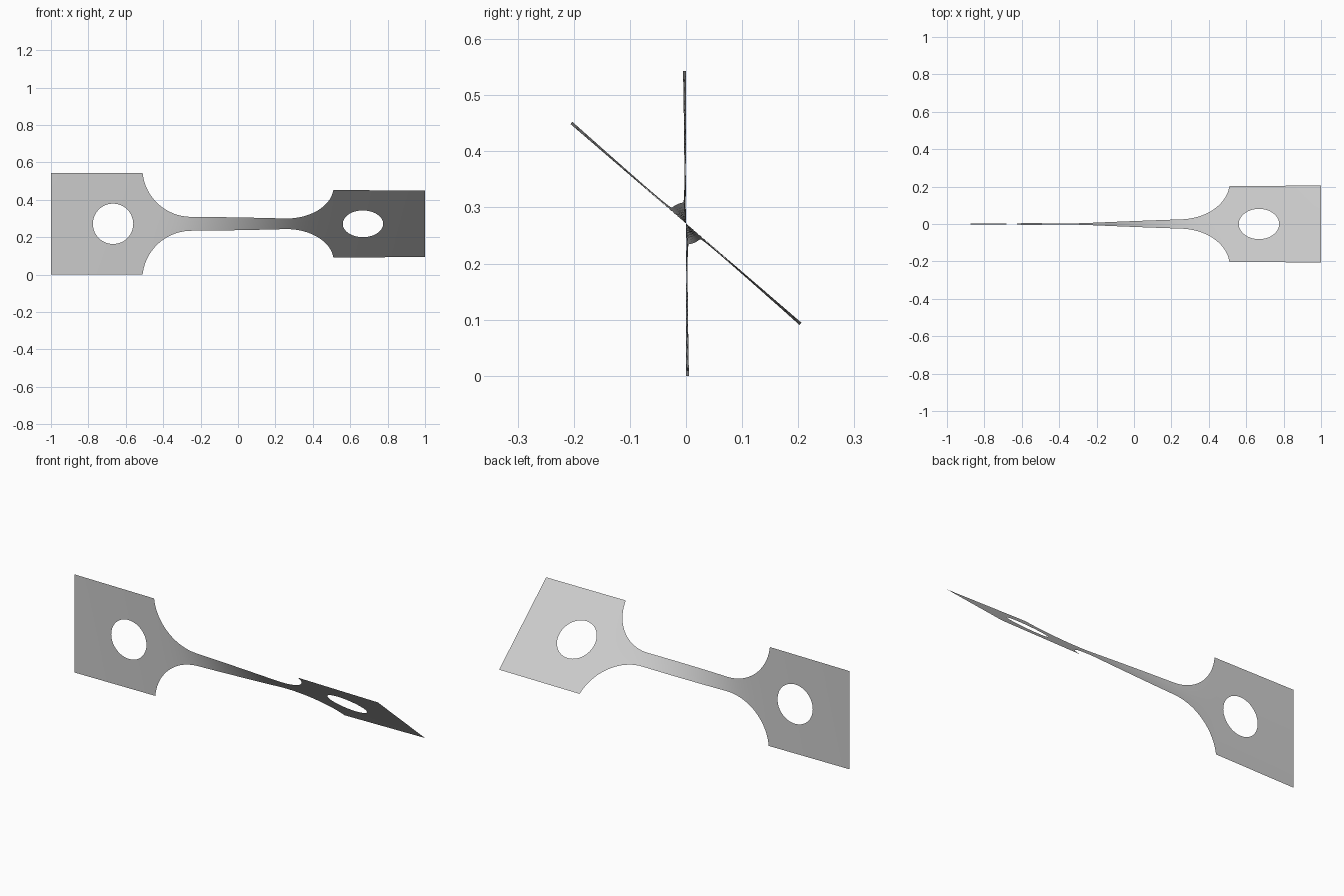
import bpy
import bmesh
import math

cube = bpy.data.objects.get("Cube")
if cube:
    bpy.data.objects.remove(cube, do_unlink=True)

HALF = 0.2715         # half width of the tabs
NECK = 0.0375         # half width of the neck
NECK_END = 0.25       # where the fillet begins
TAB_START = 0.51      # where the fillet meets the tab
HOLE_X, HOLE_R = 0.668, 0.108
TWIST = math.radians(49.3)
ROWS = 16

# Fillet arc, tangent to the neck and ending at the tab corner
run, rise = TAB_START - NECK_END, HALF - NECK
SWEEP = 2 * math.atan2(rise, run)
RADIUS = run / math.sin(SWEEP)


def half_width(x):
    x = abs(x)
    if x >= TAB_START:
        return HALF
    if x <= NECK_END:
        return NECK
    return NECK + RADIUS - math.sqrt(RADIUS ** 2 - (x - NECK_END) ** 2)


# Twist accumulates fastest where the strip is narrow
STEPS = 2000
angles = [0.0]
for i in range(STEPS):
    angles.append(angles[-1] + half_width(-1 + 2 * (i + 0.5) / STEPS) ** -1.7)


def twist_at(x):
    t = min(max((x + 1) / 2, 0), 1) * STEPS
    i = min(int(t), STEPS - 1)
    value = angles[i] + (angles[i + 1] - angles[i]) * (t - i)
    return TWIST * value / angles[-1]


bm = bmesh.new()


def add_grid(lines, closed=False):
    """Join successive lines of (x, v) points with quads."""
    rows = [[bm.verts.new((x, 0, v)) for x, v in line] for line in lines]
    for a, b in zip(rows, rows[1:]):
        count = len(a)
        for i in range(count if closed else count - 1):
            j = (i + 1) % count
            bm.faces.new((a[i], a[j], b[j], b[i]))


# Neck with its two fillets
arc = [NECK_END + RADIUS * math.sin(SWEEP * i / 20) for i in range(21)]
arc[-1] = TAB_START
middle = [NECK_END * (i / 12 - 1) for i in range(1, 24)]
columns = [-x for x in reversed(arc)] + middle + arc
fractions = [2 * i / ROWS - 1 for i in range(ROWS + 1)]
add_grid([[(x, half_width(x) * f) for f in fractions] for x in columns])

# Tabs: rings from the round hole out to the rectangular rim
for side in (-1, 1):
    rim = []
    for i in range(ROWS):
        f = 2 * i / ROWS - 1
        low = TAB_START + (1 - TAB_START) * i / ROWS
        high = TAB_START + 1 - low
        rim += [(low, -HALF), (1, HALF * f), (high, HALF), (TAB_START, -HALF * f)]
    rim = [p for k in range(4) for p in rim[k::4]]
    rings = []
    for r in range(9):
        t = r / 8
        ring = []
        for x, v in rim:
            a = math.atan2(v, x - HOLE_X)
            hx, hv = HOLE_X + HOLE_R * math.cos(a), HOLE_R * math.sin(a)
            ring.append((side * (hx + (x - hx) * t), hv + (v - hv) * t))
        rings.append(ring)
    add_grid(rings, closed=True)

bmesh.ops.remove_doubles(bm, verts=bm.verts[:], dist=0.0002)

# Twist the flat strip about its long axis
for vert in bm.verts:
    x, _, v = vert.co
    a = twist_at(x)
    vert.co = (x, -v * math.sin(a), HALF + v * math.cos(a))
bmesh.ops.recalc_face_normals(bm, faces=bm.faces[:])

# Keep the outer side facing the front
bm.faces.ensure_lookup_table()
if sum(f.normal.y * f.calc_area() for f in bm.faces) > 0:
    bmesh.ops.reverse_faces(bm, faces=bm.faces[:])

mesh = bpy.data.meshes.new("twisted_strip")
bm.to_mesh(mesh)
bm.free()
for poly in mesh.polygons:
    poly.use_smooth = True

# Plain grey finish
grey = bpy.data.materials.new("light_grey")
grey.use_nodes = True
colour = (0.6, 0.6, 0.6, 1)
grey.diffuse_color = colour
for node in grey.node_tree.nodes:
    if node.type == "BSDF_PRINCIPLED":
        node.inputs["Base Color"].default_value = colour
mesh.materials.append(grey)

strip = bpy.data.objects.new("twisted_strip", mesh)
bpy.context.collection.objects.link(strip)
